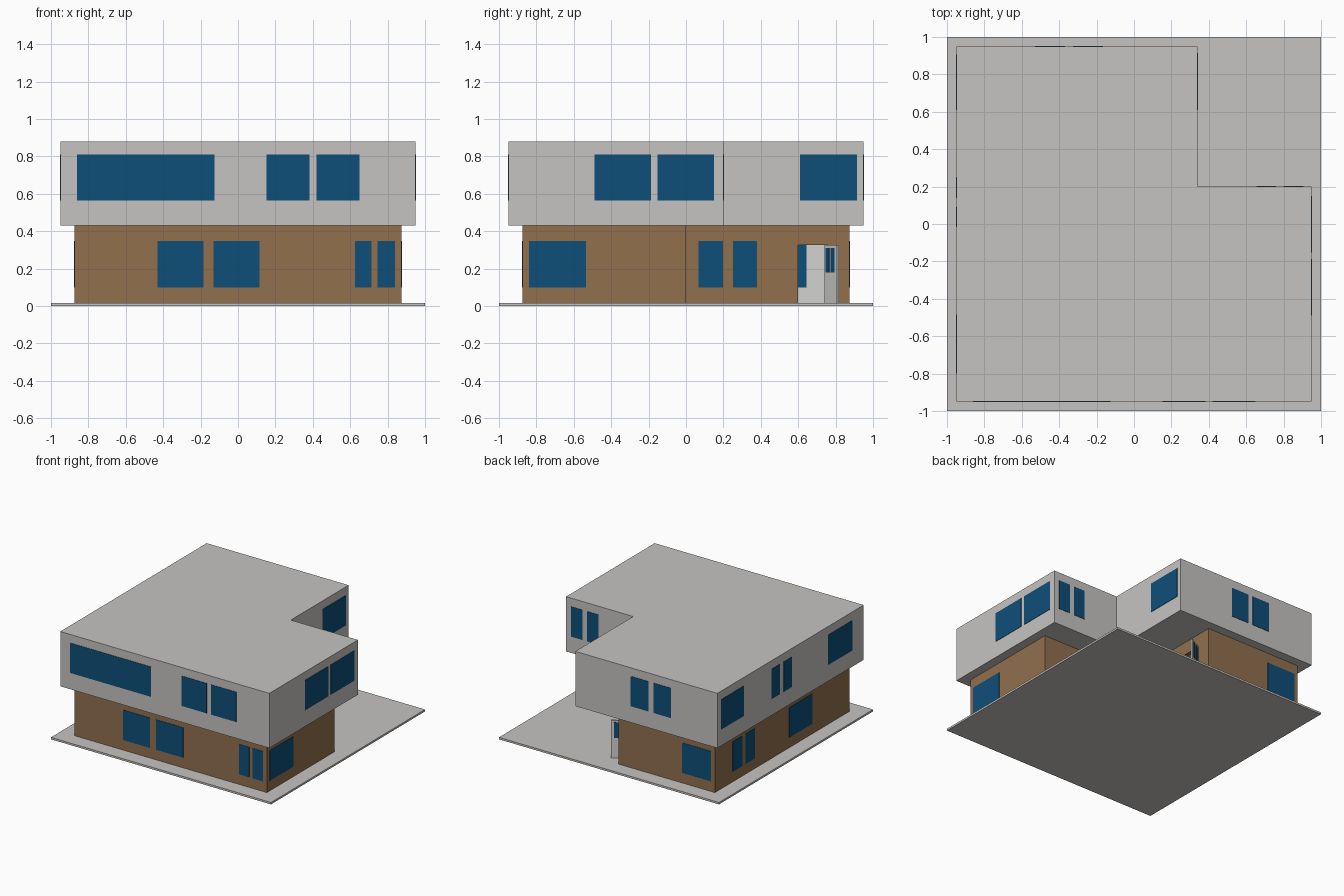
import bpy, bmesh, math
from mathutils import Matrix

if "Cube" in bpy.data.objects:
    bpy.data.objects.remove(bpy.data.objects["Cube"])


def material(name, rgb):
    m = bpy.data.materials.new(name)
    m.diffuse_color = (*rgb, 1)
    m.use_nodes = True
    m.node_tree.nodes["Principled BSDF"].inputs["Base Color"].default_value = m.diffuse_color
    return m


GREY = material("pale grey plaster", (0.56, 0.55, 0.535))
WOOD = material("brown timber", (0.285, 0.16, 0.076))
BLUE = material("blue glass", (0.0045, 0.077, 0.19))
WHITE = material("off white", (0.65, 0.645, 0.63))


def finish(name, bm, *mats):
    bmesh.ops.recalc_face_normals(bm, faces=bm.faces)
    mesh = bpy.data.meshes.new(name)
    bm.to_mesh(mesh)
    bm.free()
    for m in mats:
        mesh.materials.append(m)
    ob = bpy.data.objects.new(name, mesh)
    bpy.context.collection.objects.link(ob)
    return ob


def box(name, lo, hi, mat):
    bm = bmesh.new()
    size = [h - l for l, h in zip(lo, hi)]
    mid = [(h + l) / 2 for l, h in zip(lo, hi)]
    bmesh.ops.create_cube(bm, size=1, matrix=Matrix.Translation(mid) @ Matrix.Diagonal((*size, 1)))
    return finish(name, bm, mat)


def ell(r, nx, ny):
    """Square outline of half width r with its back right corner cut away."""
    return [(-r, -r), (r, -r), (r, ny), (nx, ny), (nx, r), (-r, r)]


# Ground slab
SLAB, FLOOR2, ROOF = 0.016, 0.43, 0.88
box("ground_slab", (-1, -1, 0), (1, 1, SLAB), GREY)

# Upper storey: extruded L
bm = bmesh.new()
face = bm.faces.new([bm.verts.new((x, y, FLOOR2)) for x, y in ell(0.95, 0.34, 0.2)])
ext = bmesh.ops.extrude_face_region(bm, geom=[face], use_keep_orig=True)
bmesh.ops.translate(bm, vec=(0, 0, ROOF - FLOOR2),
                    verts=[v for v in ext["geom"] if isinstance(v, bmesh.types.BMVert)])
finish("upper_storey", bm, GREY)

# Lower storey: hollow L of timber walls, off white inside
T = 0.03
bm = bmesh.new()
loops = []
for pts, z in ((ell(0.875, 0, 0), SLAB), (ell(0.875, 0, 0), FLOOR2),
               (ell(0.875 - T, -T, -T), FLOOR2), (ell(0.875 - T, -T, -T), SLAB)):
    loops.append([bm.verts.new((x, y, z)) for x, y in pts])
for k in range(4):
    a, b = loops[k], loops[(k + 1) % 4]
    for i in range(6):
        j = (i + 1) % 6
        f = bm.faces.new((a[i], a[j], b[j], b[i]))
        f.material_index = 1 if k == 2 else 0
walls = finish("lower_walls", bm, WOOD, WHITE)

# Doorway cut in the recessed wall
DOOR0, DOOR1, DOOR_TOP = 0.6, 0.74, 0.325
cutter = box("doorway_cutter", (-0.1, DOOR0, -0.1), (0.1, DOOR1, DOOR_TOP), WOOD)
cutter.hide_render = True
mod = walls.modifiers.new("doorway", "BOOLEAN")
mod.operation, mod.solver, mod.object = "DIFFERENCE", "EXACT", cutter
bpy.context.view_layer.objects.active = walls
bpy.ops.object.modifier_apply(modifier=mod.name)
bpy.data.objects.remove(cutter)

# Open door leaf with two narrow panes on each side
swing = Matrix.Translation((0, DOOR1, 0)) @ Matrix.Rotation(math.radians(30), 4, "Z")
door = [box("door_leaf", (0, 0, SLAB), (0.135, 0.012, DOOR_TOP), WHITE)]
for a, b in ((0.015, 0.055), (0.07, 0.11)):
    door.append(box("door_glass", (a, -0.002, 0.18), (b, 0.014, 0.31), BLUE))
for ob in door:
    ob.data.transform(swing)


# Windows: thin plates on the wall planes
def windows(name, axis, plane, out, spans, z0, z1, inside=False):
    planes = [(plane, out)] + ([(plane - out * T, -out)] if inside else [])
    for p, d in planes:
        n0, n1 = sorted((p - d * 0.001, p + d * 0.003))
        for a, b in spans:
            if axis == "x":
                box(name, (n0, a, z0), (n1, b, z1), BLUE)
            else:
                box(name, (a, n0, z0), (b, n1, z1), BLUE)


LOW, HIGH = (0.10, 0.347), (0.565, 0.811)
windows("lower_front_window", "y", -0.875, -1,
        [(-0.43, -0.185), (-0.13, 0.115), (0.625, 0.715), (0.747, 0.84)], *LOW, True)
windows("lower_right_window", "x", 0.875, 1, [(-0.84, -0.535)], *LOW, True)
windows("lower_recess_window", "x", 0, 1, [(0.067, 0.197), (0.25, 0.38)], *LOW, True)
windows("lower_back_window", "y", 0.875, 1, [(-0.84, -0.58)], *LOW, True)
windows("lower_left_window", "x", -0.875, -1,
        [(0.52, 0.645), (0.355, 0.48), (-0.39, -0.09)], *LOW, True)
windows("upper_front_window", "y", -0.95, -1,
        [(-0.86, -0.125), (0.153, 0.383), (0.42, 0.65)], *HIGH)
windows("upper_right_window", "x", 0.95, 1, [(-0.49, -0.188), (-0.153, 0.15)], *HIGH)
windows("upper_recess_side_window", "x", 0.34, 1, [(0.61, 0.915)], *HIGH)
windows("upper_recess_back_window", "y", 0.2, 1, [(0.655, 0.76), (0.80, 0.905)], *HIGH)
windows("upper_back_window", "y", 0.95, 1, [(-0.53, -0.37), (-0.325, -0.165)], *HIGH)
windows("upper_left_window", "x", -0.95, -1,
        [(0.61, 0.905), (0.14, 0.25), (-0.015, 0.09), (-0.80, -0.485)], *HIGH)
